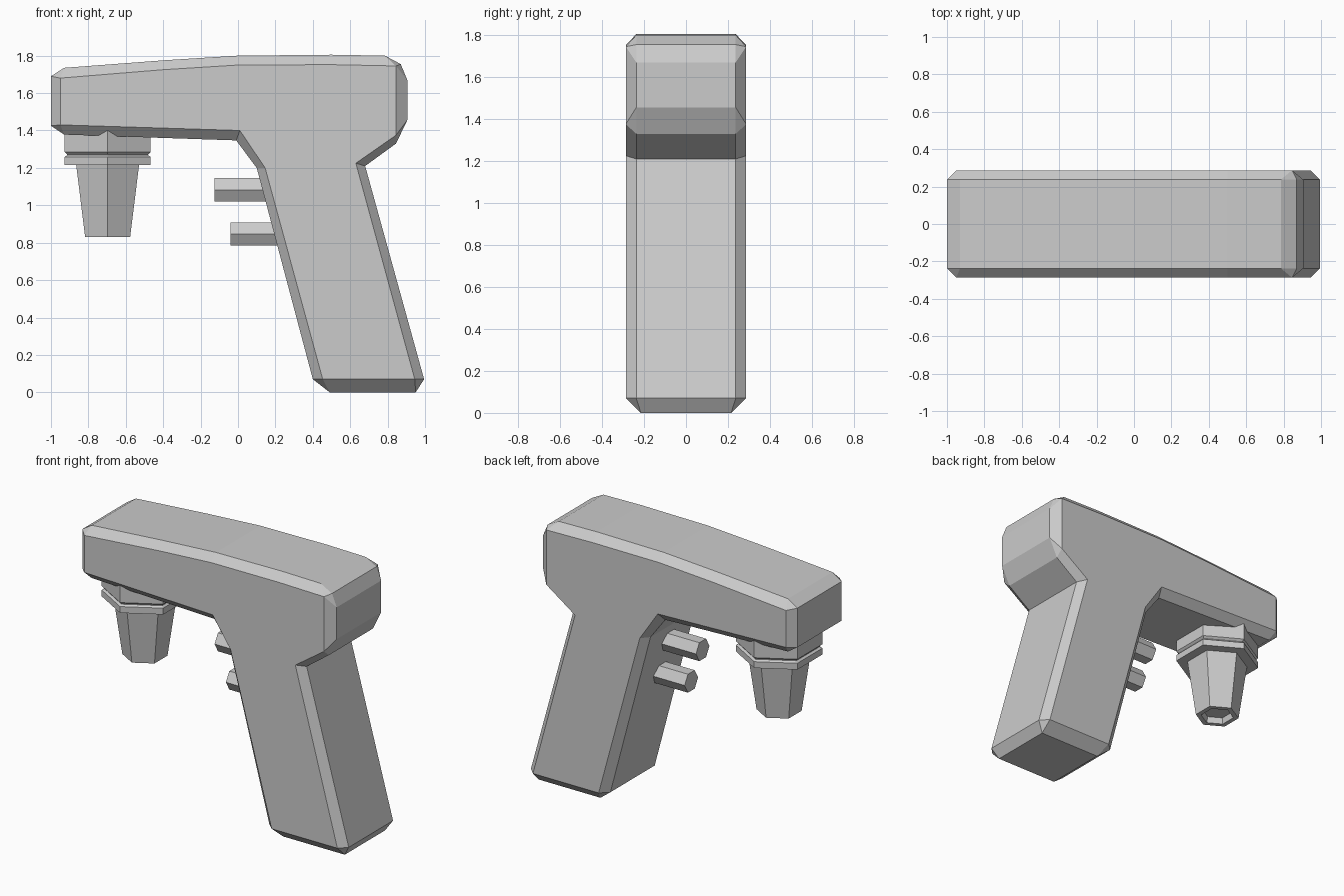
import bpy, bmesh, math
from mathutils import Matrix, Vector

cube = bpy.data.objects.get("Cube")
if cube:
    bpy.data.objects.remove(cube, do_unlink=True)

grey = bpy.data.materials.new("plain_grey")
grey.use_nodes = True
grey.diffuse_color = (0.6, 0.6, 0.6, 1)
grey.node_tree.nodes["Principled BSDF"].inputs["Base Color"].default_value = (0.6, 0.6, 0.6, 1)


def build(name, rings, matrix=Matrix(), loop=False):
    """Skin a list of equal-length point rings; repeated points merge."""
    bm = bmesh.new()
    cache = {}

    def vert(p):
        key = tuple(round(c, 4) for c in p)
        if key not in cache:
            cache[key] = bm.verts.new(p)
        return cache[key]

    def face(points):
        verts = list(dict.fromkeys(vert(p) for p in points))
        if len(verts) > 2:
            bm.faces.new(verts)

    for a, b in zip(rings, rings[1:]):
        for i in range(len(a)):
            j = (i + 1) % len(a)
            face((a[i], a[j], b[j], b[i]))
    face(rings[0][::-1])
    face(rings[-1])
    bm.transform(matrix)
    bmesh.ops.recalc_face_normals(bm, faces=bm.faces)
    mesh = bpy.data.meshes.new(name)
    bm.to_mesh(mesh)
    bm.free()
    mesh.materials.append(grey)
    obj = bpy.data.objects.new(name, mesh)
    bpy.context.collection.objects.link(obj)
    return obj


def hex_rings(levels, start):
    """Hexagonal cross-sections from (radius, height) pairs."""
    return [[Vector((r * math.cos(start + k * math.pi / 3),
                     r * math.sin(start + k * math.pi / 3), h)) for k in range(6)]
            for r, h in levels]


# Body and grip: outer outline paired with the side-face outline (x, z, x, z)
outline = [
    (-1, 1.425, -.95, 1.43), (-1, 1.69, -.95, 1.68), (-.93, 1.735, -.95, 1.68),
    (-.4, 1.775, -.4, 1.725), (0, 1.8, 0, 1.75), (.5, 1.805, .5, 1.752),
    (.785, 1.8, .845, 1.745), (.87, 1.755, .845, 1.745), (.905, 1.67, .845, 1.745),
    (.905, 1.455, .845, 1.375), (.845, 1.33, .845, 1.375), (.68, 1.21, .63, 1.225),
    (.995, .07, .945, .07), (.95, 0, .945, .07), (.49, 0, .453, .07),
    (.4, .07, .453, .07), (.1, 1.2, .145, 1.2), (-.01, 1.347, .01, 1.4),
    (-.93, 1.378, -.95, 1.43),
]


def outer(side):
    return [(x, side * (.215 if z == 0 else .237), z) for x, z, _, _ in outline]


def inner(side):
    return [(x, side * .287, z) for _, _, x, z in outline]


build("body_and_grip", [inner(-1), outer(-1), outer(1), inner(1)])

# Hanging nozzle: collar, groove, flange and hollow tapered tip
collar = [(.266, 1.42), (.266, 1.285), (.25, 1.272), (.25, 1.268),
          (.266, 1.258), (.266, 1.215), (.19, 1.215)]
tip = [(.194, 1.215), (.139, .83), (.105, .83), (.095, .87)]
at_nozzle = Matrix.Translation((-.697, 0, 0))
build("nozzle_collar", hex_rings(collar, math.pi / 6), at_nozzle)
build("nozzle_tip", hex_rings(tip, math.pi / 6), at_nozzle)

# Two hexagonal trigger buttons pointing along the barrel
for name, x, z in (("upper_trigger", -.125, 1.083), ("lower_trigger", -.04, .847)):
    place = Matrix.Translation((x, 0, z)) @ Matrix.Rotation(math.pi / 2, 4, 'Y')
    build(name, hex_rings([(.072, 0), (.072, .4)], math.pi / 2), place)
